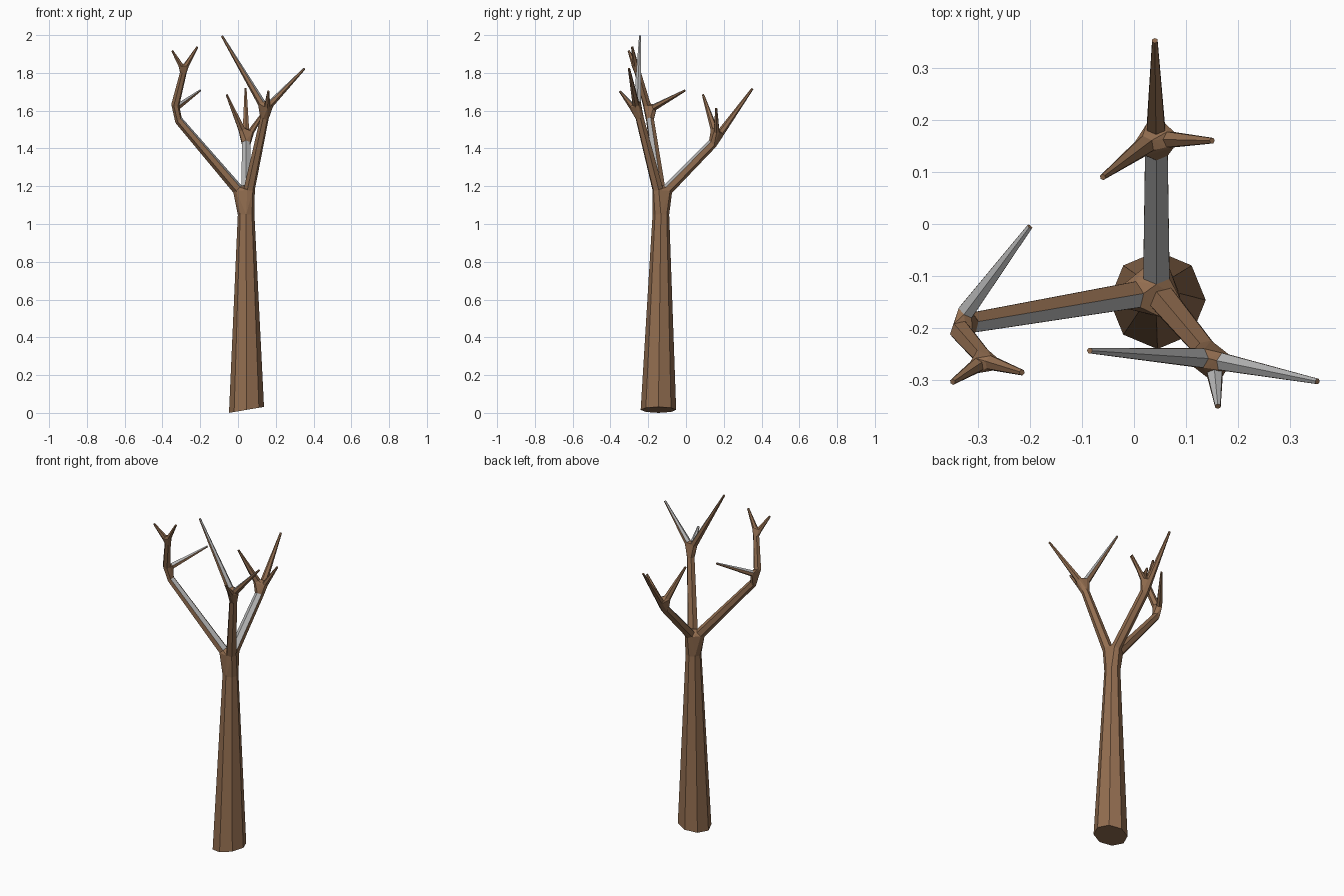
import bpy, bmesh, math
from mathutils import Vector

old = bpy.data.objects.get("Cube")
if old:
    bpy.data.objects.remove(old, do_unlink=True)


def material(name, rgb):
    m = bpy.data.materials.new(name)
    m.use_nodes = True
    m.diffuse_color = (*rgb, 1)
    m.node_tree.nodes["Principled BSDF"].inputs["Base Color"].default_value = (*rgb, 1)
    return m


MATERIALS = [material("bark_brown", (0.29, 0.155, 0.08)),
             material("pale_grey", (0.45, 0.45, 0.45))]


def ring(center, direction, radius, sides):
    """Polygon across a limb, first corner on its upper side."""
    d = Vector(direction).normalized()
    up = Vector((0, 0, 1)) - d * d.z
    up = up.normalized() if up.length > 0.01 else Vector((1, 0, 0))
    side = d.cross(up)
    steps = [2 * math.pi * k / sides for k in range(sides)]
    return [Vector(center) + radius * (up * math.cos(a) + side * math.sin(a)) for a in steps]


def finish(name, bm):
    mesh = bpy.data.meshes.new(name)
    bm.normal_update()
    bm.to_mesh(mesh)
    bm.free()
    for m in MATERIALS:
        mesh.materials.append(m)
    bpy.context.collection.objects.link(bpy.data.objects.new(name, mesh))


def tube(name, start, end, grey=(), cap_start=False, cap_end=False):
    """Tapered limb between two rings; grey lists the pale side strips."""
    bm = bmesh.new()
    a, b = ([bm.verts.new(p) for p in r] for r in (start, end))
    n = len(a)
    for k in range(n):
        j = (k + 1) % n
        bm.faces.new((a[k], a[j], b[j], b[k])).material_index = int(k in grey)
    if cap_start:
        bm.faces.new(a[::-1])
    if cap_end:
        bm.faces.new(b)
    finish(name, bm)


def joint(name, rings):
    """Faceted knot wrapped around the limb ends that meet in it."""
    bm = bmesh.new()
    owner = {}
    for i, r in enumerate(rings):
        for p in r:
            owner[bm.verts.new(p)] = i
    bmesh.ops.convex_hull(bm, input=list(bm.verts))
    hidden = [f for f in bm.faces if len({owner.get(v) for v in f.verts}) == 1]
    bmesh.ops.delete(bm, geom=hidden, context="FACES")
    loose = [v for v in bm.verts if not v.link_faces]
    bmesh.ops.delete(bm, geom=loose, context="VERTS")
    bmesh.ops.recalc_face_normals(bm, faces=list(bm.faces))
    finish(name, bm)


def limb(name, start, end, r0, r1, grey=(), tip=False):
    d = Vector(end) - Vector(start)
    a, b = ring(start, d, r0, 6), ring(end, d, r1, 6)
    tube(name, a, b, grey, cap_end=tip)
    return a, b


def twig(name, start, end, radius, grey=()):
    return limb(name, start, end, radius, 0.006, grey, True)[0]


# Trunk with a slightly slanted foot
foot = ring((0.045, -0.146, 0.016), (-0.17, 0, 1), 0.094, 8)
crown = ring((0.043, -0.133, 1.05), (0, 0, 1), 0.044, 8)
tube("trunk", foot, crown, cap_start=True)

# Three main branches
right0, right1 = limb("right_branch", (-0.003, -0.137, 1.185), (-0.315, -0.19, 1.55),
                      0.029, 0.022, grey=(5,))
back0, back1 = limb("back_branch", (0.043, -0.095, 1.185), (0.043, 0.14, 1.425),
                    0.029, 0.025, grey=(0, 5))
front0, front1 = limb("front_branch", (0.06, -0.15, 1.185), (0.14, -0.245, 1.56),
                      0.03, 0.023)
joint("trunk_fork", [crown, right0, back0, front0])

# Right branch: one twig and a bent upper bough with two twigs
side_twig = twig("right_side_twig", (-0.322, -0.168, 1.618), (-0.2, -0.005, 1.707), 0.018, (0, 5))
bough0, bough1 = limb("right_upper_bough", (-0.332, -0.207, 1.63), (-0.29, -0.255, 1.8),
                      0.022, 0.018)
joint("right_knot", [right1, side_twig, bough0])
bough_twigs = [
    twig("upper_twig_outer", (-0.302, -0.272, 1.838), (-0.348, -0.303, 1.917), 0.015),
    twig("upper_twig_inner", (-0.273, -0.267, 1.842), (-0.215, -0.285, 1.937), 0.015)]
joint("upper_knot", [bough1] + bough_twigs)

# Back branch: three twigs
back_twigs = [
    twig("back_twig_rear", (0.042, 0.185, 1.485), (0.04, 0.352, 1.717), 0.02),
    twig("back_twig_right", (0.02, 0.15, 1.5), (-0.06, 0.09, 1.685), 0.02),
    twig("back_twig_left", (0.07, 0.162, 1.49), (0.15, 0.16, 1.612), 0.017)]
joint("back_knot", [back1] + back_twigs)

# Front branch: three twigs
front_twigs = [
    twig("front_twig_right", (0.125, -0.257, 1.64), (-0.085, -0.243, 1.996), 0.021, (5, 0)),
    twig("front_twig_left", (0.172, -0.265, 1.635), (0.352, -0.302, 1.823), 0.019, (0, 5)),
    twig("front_twig_fore", (0.155, -0.287, 1.625), (0.161, -0.35, 1.703), 0.017, (0, 5))]
joint("front_knot", [front1] + front_twigs)
